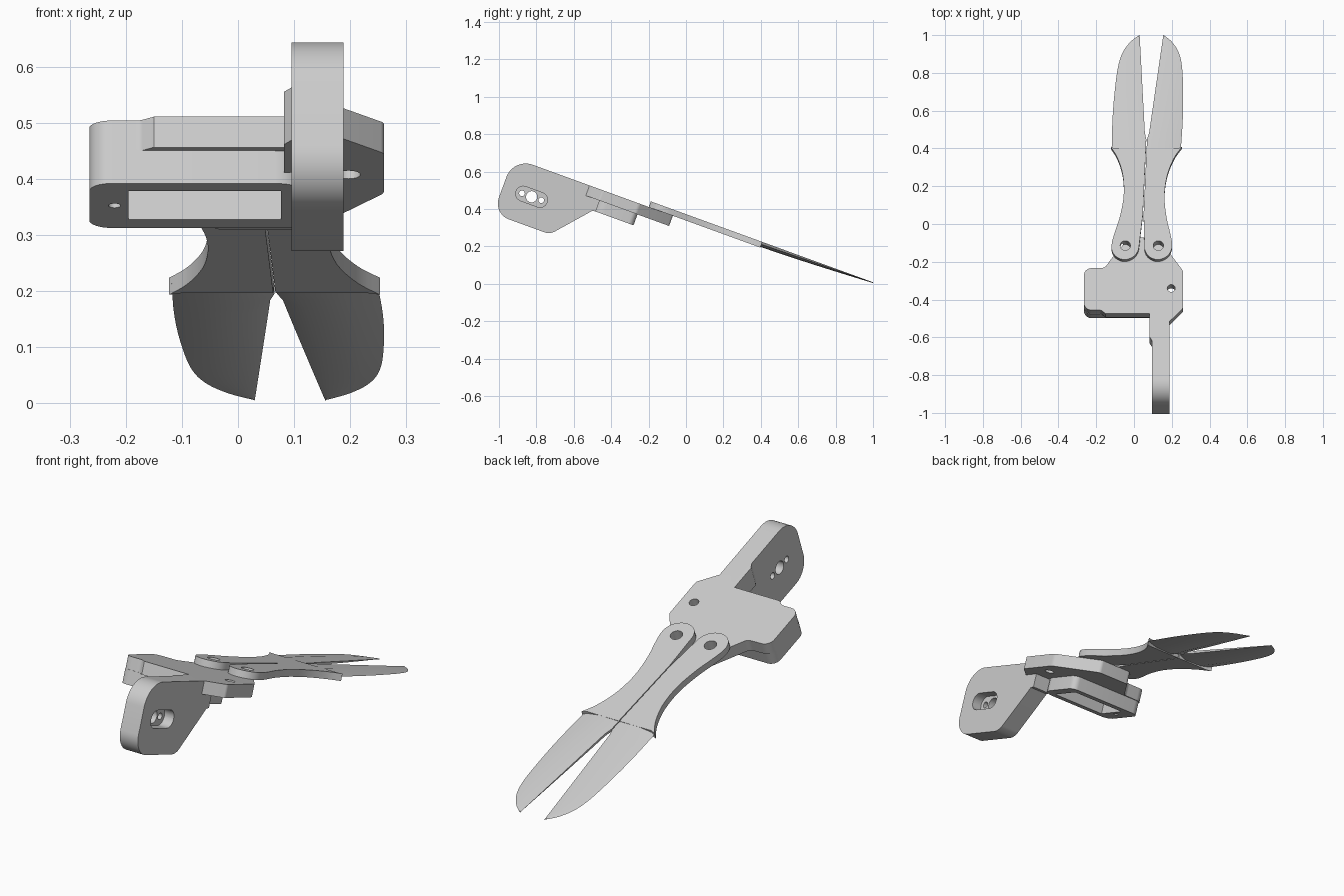
import bpy, bmesh, math
from mathutils import Matrix, Vector

if "Cube" in bpy.data.objects:
    bpy.data.objects.remove(bpy.data.objects["Cube"])

# Everything is modelled flat, then tilted nose-down by 20 degrees
TILT = Matrix.Translation((0, 0, 0.338)) @ Matrix.Rotation(math.radians(-20), 4, 'X')

grey = bpy.data.materials.new("light_grey")
grey.use_nodes = True
grey.diffuse_color = (0.6, 0.6, 0.6, 1)
grey.node_tree.nodes["Principled BSDF"].inputs["Base Color"].default_value = (0.6, 0.6, 0.6, 1)


def finish(bm, name):
    bmesh.ops.recalc_face_normals(bm, faces=bm.faces)
    mesh = bpy.data.meshes.new(name)
    bm.to_mesh(mesh)
    bm.free()
    mesh.materials.append(grey)
    obj = bpy.data.objects.new(name, mesh)
    bpy.context.collection.objects.link(obj)
    obj.matrix_world = TILT
    return obj


def rounded(corners, steps=8):
    """Outline from (a, b, radius) corners, each replaced by an arc."""
    out = []
    for i, (a, b, r) in enumerate(corners):
        p = Vector((a, b))
        if r == 0:
            out.append(p)
            continue
        d1 = (Vector(corners[i - 1][:2]) - p).normalized()
        d2 = (Vector(corners[(i + 1) % len(corners)][:2]) - p).normalized()
        half = d1.angle(d2) / 2
        centre = p + (d1 + d2).normalized() * (r / math.sin(half))
        start = p + d1 * (r / math.tan(half)) - centre
        end = p + d2 * (r / math.tan(half)) - centre
        sweep = start.angle_signed(end)
        for k in range(steps + 1):
            ang = -sweep * k / steps
            c, s = math.cos(ang), math.sin(ang)
            out.append(centre + Vector((start.x * c - start.y * s, start.x * s + start.y * c)))
    return out


def prism(name, pts, lo, hi, axis='Z'):
    """Extrude an outline in XY (axis Z) or in YZ (axis X)."""
    bm = bmesh.new()
    place = (lambda p, h: (p[0], p[1], h)) if axis == 'Z' else (lambda p, h: (h, p[0], p[1]))
    face = bm.faces.new([bm.verts.new(place(p, lo)) for p in pts])
    top = bmesh.ops.extrude_face_region(bm, geom=[face])
    move = Vector((0, 0, hi - lo)) if axis == 'Z' else Vector((hi - lo, 0, 0))
    bmesh.ops.translate(bm, vec=move, verts=[v for v in top["geom"] if isinstance(v, bmesh.types.BMVert)])
    return finish(bm, name)


def circle(a, b, r, n=32):
    return [(a + r * math.cos(math.tau * k / n), b + r * math.sin(math.tau * k / n)) for k in range(n)]


def cut(obj, pts, lo, hi, axis='Z'):
    cutter = prism("cutter", pts, lo, hi, axis)
    cutter.hide_render = True
    mod = obj.modifiers.new("cut", 'BOOLEAN')
    mod.operation, mod.solver, mod.object = 'DIFFERENCE', 'EXACT', cutter
    bpy.context.view_layer.objects.active = obj
    bpy.ops.object.modifier_apply(modifier=mod.name)
    bpy.data.objects.remove(cutter)


def rect(x0, x1, y0, y1, r=0):
    return rounded([(x0, y0, r), (x1, y0, r), (x1, y1, r), (x0, y1, r)])


THICK = 0.032
PIVOT_Y = -0.133
PIVOTS = [(-0.046, PIVOT_Y), (0.129, PIVOT_Y)]

# Mounting plate
plate = prism("mounting_plate", rounded([
    (-0.265, -0.485, 0.04), (-0.175, -0.485, 0.02), (-0.15, -0.505, 0), (0.1, -0.505, 0),
    (0.14, -0.56, 0), (0.187, -0.55, 0), (0.26, -0.474, 0.02), (0.26, -0.265, 0.03),
    (0.127, -0.075, 0.02), (-0.035, -0.075, 0.02), (-0.155, -0.247, 0.03), (-0.265, -0.25, 0.04)]),
    -0.058, 0)
cut(plate, circle(0.197, -0.362, 0.021), -0.1, 0.1)
for px, py in PIVOTS:
    cut(plate, circle(px, py, 0.027), -0.025, 0.1)

# Box under the plate with its pocket and screw hole
box = prism("lower_box", rounded([
    (-0.265, -0.487, 0.04), (0.125, -0.487, 0.06), (0.125, -0.255, 0.03), (-0.265, -0.255, 0.04)]),
    -0.12, -0.056)
cut(box, rect(-0.195, 0.077, -0.447, -0.298), -0.2, -0.062)
cut(box, circle(-0.22, -0.371, 0.011, 20), -0.2, -0.065)

# Side arm with a recessed three-hole mount
arm = prism("side_arm", rounded([
    (-0.982, 0, 0.11), (-0.47, 0, 0), (-0.47, -0.12, 0), (-0.488, -0.122, 0),
    (-0.659, -0.318, 0.07), (-0.982, -0.318, 0.09)], 12), 0.095, 0.188, 'X')
MU, MW = -0.819, -0.163
cut(arm, rect(MU - 0.088, MU + 0.088, MW - 0.04, MW + 0.04, 0.0395), 0.14, 0.3, 'X')
for off, r in ((0, 0.03), (-0.055, 0.015), (0.055, 0.015)):
    cut(arm, circle(MU + off, MW, r), 0, 0.3, 'X')

# Gusset between arm and plate
gusset = prism("gusset", [(0.082, -0.49), (0.1, -0.49), (0.1, -0.665), (0.082, -0.635)], -0.1, 0)


# Blades: half outline as (offset from the seam, distance along y)
def seam(y):
    return 0.0465 + 0.046 * y


def along(y):
    return (y - 0.011) * 1.064


def spline(points, n):
    """Smooth open curve through the points."""
    out = []
    for i in range(len(points) - 1):
        p0, p1, p2, p3 = (Vector(points[min(max(i + k, 0), len(points) - 1)]) for k in (-1, 0, 1, 2))
        for k in range(n):
            t = k / n
            out.append(0.5 * (2 * p1 + (p2 - p0) * t + (2 * p0 - 5 * p1 + 4 * p2 - p3) * t * t
                              + (3 * p1 - p0 - 3 * p2 + p3) * t ** 3))
    return out + [Vector(points[-1])]


NECK = [(0.158, -0.09), (0.145, -0.04), (0.123, 0.04), (0.108, 0.15), (0.118, 0.26), (0.15, 0.35), (0.188, 0.408)]
EDGE = [(0.183, 0.4), (0.186, 0.55), (0.182, 0.69), (0.17, 0.83), (0.148, 0.91), (0.11, 0.965), (0.066, 1.0)]


def blade_half(side, label):
    def flat(d, y):
        return (seam(y) + side * d, along(y))

    # Neck with rounded pivot end
    pivot_end = [(0.0875 + 0.073 * math.cos(a), -0.118 + 0.07 * math.sin(a))
                 for a in (math.pi * (1 + k / 16) for k in range(17))]
    pts = pivot_end + [tuple(p) for p in spline(NECK, 5)] + [(0.165, 0.4), (0.002, 0.4), (0.002, 0.05)]
    neck = prism(label + "_blade_neck", [flat(d, y) for d, y in pts], 0, THICK)
    cut(neck, circle(*PIVOTS[0 if side < 0 else 1], 0.027), -0.1, 0.1)

    # Tapering blade made of cross-section rings
    bm = bmesh.new()
    rings = []
    for d_out, y in spline(EDGE, 5):
        t = max(0.0, min(1.0, (y - 0.4) / 0.6))
        d_in = 0.002 if y < 0.47 else 0.01 + 0.0525 * (y - 0.47) / 0.53
        low = 0.004 + 0.024 * t ** 1.5
        width = d_out - d_in
        section = [(d_out, 0.018 + 0.012 * t), (d_in + width * 0.55, THICK), (d_in, THICK - 0.002),
                   (d_in, (low + THICK) / 2), (d_in + width * 0.22, low), (d_in + width * 0.7, low + 0.002)]
        rings.append([bm.verts.new((*flat(d, y), w)) for d, w in section])
    for a, b in zip(rings, rings[1:]):
        for k in range(6):
            j = (k + 1) % 6
            bm.faces.new((a[k], a[j], b[j], b[k]))
    bm.faces.new(rings[0])
    bm.faces.new(rings[-1])
    return [neck, finish(bm, label + "_blade")]


parts = [plate, box, arm, gusset] + blade_half(-1, "right") + blade_half(1, "left")

# Smooth the rounded surfaces, keeping hard edges
bpy.ops.object.select_all(action='DESELECT')
for obj in parts:
    obj.select_set(True)
bpy.context.view_layer.objects.active = plate
bpy.ops.object.shade_smooth_by_angle(angle=math.radians(30))
